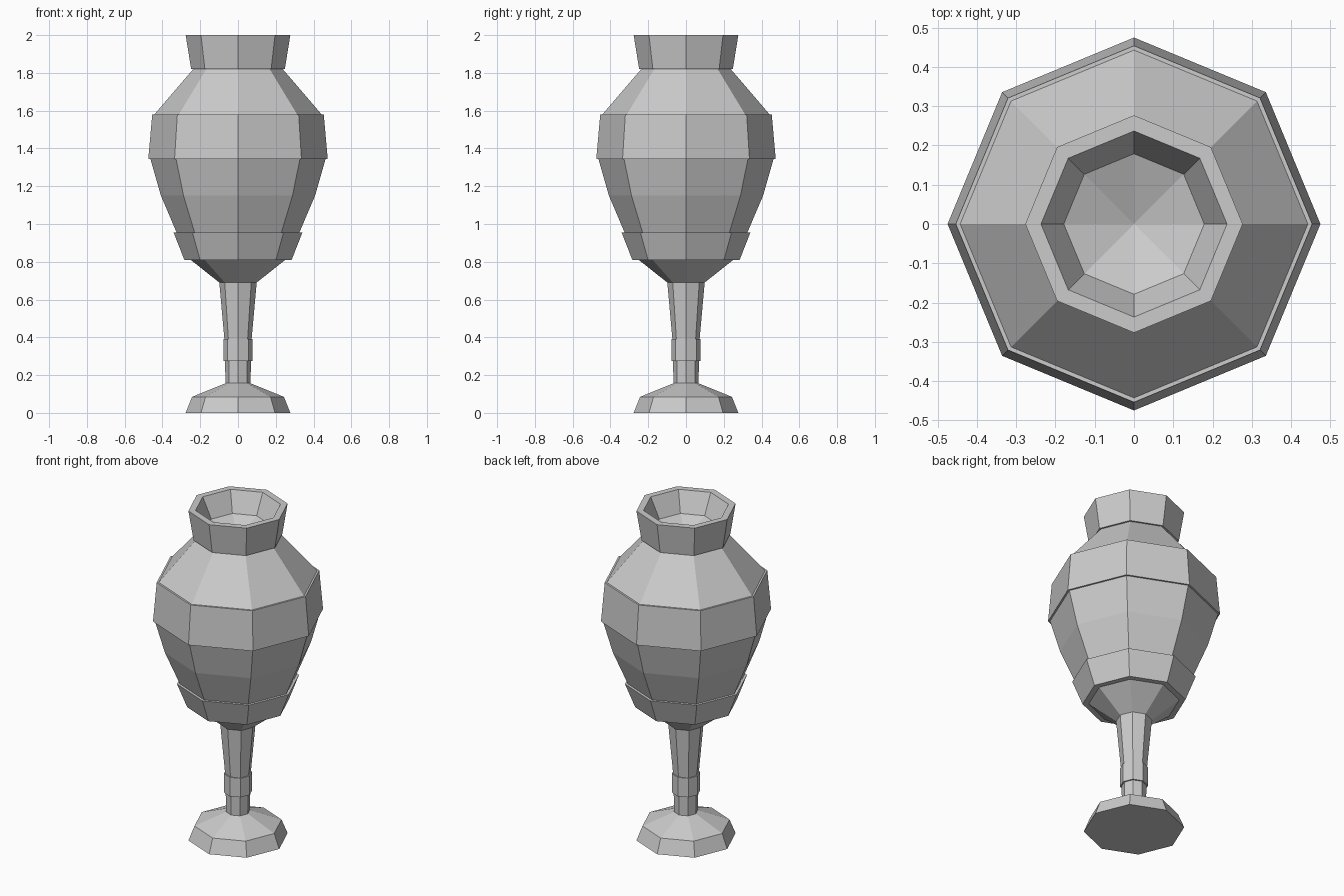
import bpy, bmesh
from math import cos, sin, tau

if "Cube" in bpy.data.objects:
    bpy.data.objects.remove(bpy.data.objects["Cube"])

SIDES = 8


def lathe(name, profile):
    """Revolve (radius, z) points into an eight-sided flat-shaded shell."""
    bm = bmesh.new()
    rings = []
    for r, z in profile:
        if r == 0:
            rings.append([bm.verts.new((0, 0, z))])
        else:
            rings.append([bm.verts.new((r * cos(tau * i / SIDES), r * sin(tau * i / SIDES), z))
                          for i in range(SIDES)])
    for a, b in zip(rings, rings[1:]):
        for i in range(SIDES):
            j = (i + 1) % SIDES
            if len(a) == 1:
                bm.faces.new((a[0], b[j], b[i]))
            elif len(b) == 1:
                bm.faces.new((a[i], a[j], b[0]))
            else:
                bm.faces.new((a[i], a[j], b[j], b[i]))
    mesh = bpy.data.meshes.new(name)
    bm.to_mesh(mesh)
    bm.free()
    obj = bpy.data.objects.new(name, mesh)
    bpy.context.collection.objects.link(obj)
    return obj


# Foot with sloped top
lathe("foot", [(0, 0), (0.277, 0), (0.243, 0.085), (0.066, 0.157)])

# Slender stem with a raised collar
lathe("stem", [(0.066, 0.157), (0.069, 0.275), (0.078, 0.275),
               (0.078, 0.39), (0.072, 0.39), (0.099, 0.69)])

# Underside of the bowl and the lower band
lathe("lower_band", [(0.099, 0.69), (0.25, 0.81), (0.284, 0.81),
                     (0.341, 0.955), (0.325, 0.955)])

# Flaring body
lathe("body", [(0.325, 0.955), (0.408, 1.15), (0.464, 1.345)])

# Widest band
lathe("upper_band", [(0.464, 1.345), (0.475, 1.345), (0.454, 1.58), (0.443, 1.58)])

# Sloping shoulder
lathe("shoulder", [(0.443, 1.58), (0.237, 1.82)])

# Neck with rim, inner wall and shallow inner floor
lathe("neck", [(0.237, 1.82), (0.248, 1.82), (0.277, 2.0), (0.237, 2.0),
               (0.179, 1.88), (0, 1.81)])
